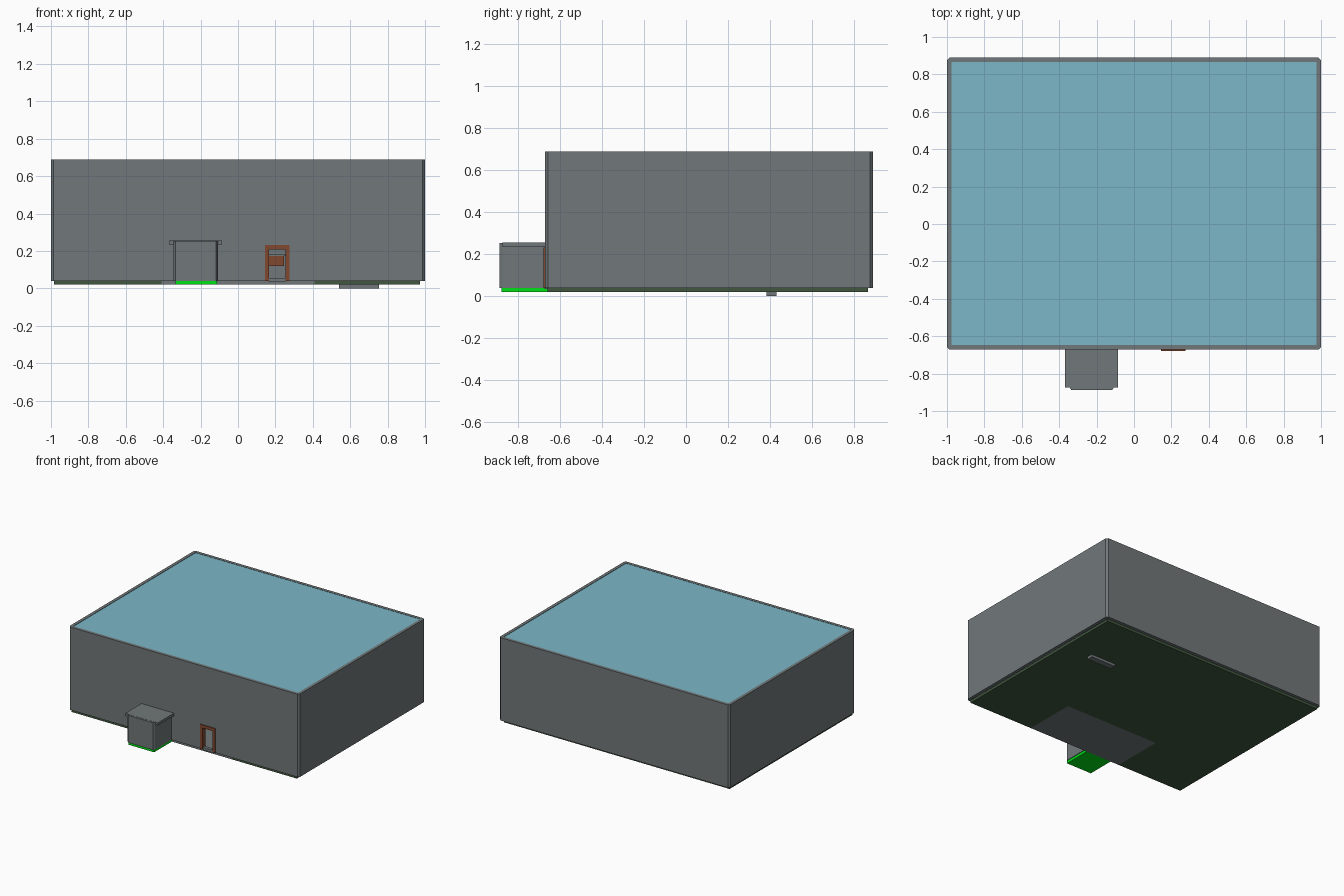
import bpy, bmesh

if "Cube" in bpy.data.objects:
    bpy.data.objects.remove(bpy.data.objects["Cube"])


def mat(name, r, g, b):
    m = bpy.data.materials.new(name)
    m.diffuse_color = (r, g, b, 1)
    m.use_nodes = True
    m.node_tree.nodes["Principled BSDF"].inputs["Base Color"].default_value = m.diffuse_color
    return m


GREY = mat("wall grey", 0.165, 0.187, 0.192)
BLUE = mat("ceiling blue", 0.20, 0.47, 0.58)
DARK = mat("floor dark green", 0.052, 0.095, 0.048)
GREEN = mat("bright green", 0.0, 0.75, 0.008)
BROWN = mat("door brown", 0.22, 0.065, 0.028)


def finish(bm, name, material):
    bmesh.ops.recalc_face_normals(bm, faces=bm.faces)
    me = bpy.data.meshes.new(name)
    bm.to_mesh(me)
    bm.free()
    me.materials.append(material)
    ob = bpy.data.objects.new(name, me)
    bpy.context.collection.objects.link(ob)
    return ob


def box(name, x0, x1, y0, y1, z0, z1, material):
    bm = bmesh.new()
    bmesh.ops.create_cube(bm, size=1)
    for v in bm.verts:
        v.co = (x1 if v.co.x > 0 else x0,
                y1 if v.co.y > 0 else y0,
                z1 if v.co.z > 0 else z0)
    return finish(bm, name, material)


def outline(x0, x1, y0, y1, c):
    return [(x0 + c, y0), (x1 - c, y0), (x1, y0 + c), (x1, y1 - c),
            (x1 - c, y1), (x0 + c, y1), (x0, y1 - c), (x0, y0 + c)]


def wall_ring(name, x0, x1, y0, y1, z0, z1, thick, c):
    """Hollow wall loop with cut corners."""
    bm = bmesh.new()
    t = thick
    loops = []
    for pts in (outline(x0, x1, y0, y1, c),
                outline(x0 + t, x1 - t, y0 + t, y1 - t, 0.002)):
        for z in (z0, z1):
            loops.append([bm.verts.new((x, y, z)) for x, y in pts])
    ob_, ot, ib, it = loops
    for a, b in ((ob_, ot), (ib, it), (ob_, ib), (ot, it)):
        for i in range(8):
            j = (i + 1) % 8
            bm.faces.new((a[i], a[j], b[j], b[i]))
    return finish(bm, name, GREY)


def cut(target, name, *dims):
    c = box(name, *dims, GREY)
    c.hide_render = True
    c.hide_viewport = True
    c.display_type = 'WIRE'
    m = target.modifiers.new(name, 'BOOLEAN')
    m.operation = 'DIFFERENCE'
    m.solver = 'EXACT'
    m.object = c


# Main walls with openings for the door and the bay
walls = wall_ring("outer_walls", -1, 1, -0.672, 0.89, 0.04, 0.69, 0.024, 0.014)
cut(walls, "door_cutter", 0.165, 0.255, -0.72, -0.60, 0.0, 0.21)
cut(walls, "bay_cutter", -0.325, -0.12, -0.72, -0.60, 0.0, 0.232)
box("ceiling", -0.975, 0.975, -0.648, 0.866, 0.672, 0.688, BLUE)

# Floor areas
box("main_floor", -0.985, 0.973, -0.248, 0.866, 0.02, 0.04, DARK)
box("floor_left", -0.985, -0.41, -0.66, -0.248, 0.02, 0.04, DARK)
box("floor_right", 0.41, 0.973, -0.66, -0.248, 0.02, 0.04, DARK)
box("hall_floor", -0.41, 0.41, -0.66, -0.248, 0.02, 0.04, GREY)
box("bay_floor", -0.335, -0.112, -0.88, -0.66, 0.02, 0.04, GREEN)
box("underfloor_plate", 0.54, 0.755, 0.383, 0.43, 0.0, 0.02, GREY)

# Front bay: side walls, front wall with cut corners, overhanging lid
for side, x in (("left", -0.345), ("right", -0.12)):
    box("bay_wall_" + side, x, x + 0.013, -0.875, -0.672, 0.04, 0.235, GREY)
bm = bmesh.new()
front = [(-0.345, -0.873), (-0.335, -0.888), (-0.117, -0.888), (-0.107, -0.873)]
f = bm.faces.new([bm.verts.new((x, y, 0.04)) for x, y in front])
ext = bmesh.ops.extrude_face_region(bm, geom=[f])
bmesh.ops.translate(bm, vec=(0, 0, 0.214),
                    verts=[v for v in ext["geom"] if isinstance(v, bmesh.types.BMVert)])
finish(bm, "bay_front", GREY)
box("bay_roof", -0.368, -0.085, -0.873, -0.670, 0.235, 0.255, GREY)

# Door frame
box("door_jamb_left", 0.145, 0.166, -0.679, -0.640, 0.04, 0.232, BROWN)
box("door_jamb_right", 0.254, 0.275, -0.679, -0.640, 0.04, 0.232, BROWN)
box("door_head", 0.166, 0.254, -0.679, -0.640, 0.208, 0.232, BROWN)
box("door_step", 0.166, 0.254, -0.674, -0.648, 0.035, 0.055, GREY)

# Entrance hall seen through the doorway
box("hall_wall_back", -0.41, 0.41, -0.262, -0.248, 0.04, 0.671, GREY)
box("hall_wall_left", -0.41, -0.396, -0.648, -0.262, 0.04, 0.671, GREY)
box("hall_wall_right", 0.396, 0.41, -0.648, -0.262, 0.04, 0.671, GREY)
box("hall_cabinet", 0.10, 0.245, -0.34, -0.262, 0.12, 0.172, BROWN)
box("hall_counter", 0.10, 0.255, -0.345, -0.262, 0.172, 0.18, GREY)
